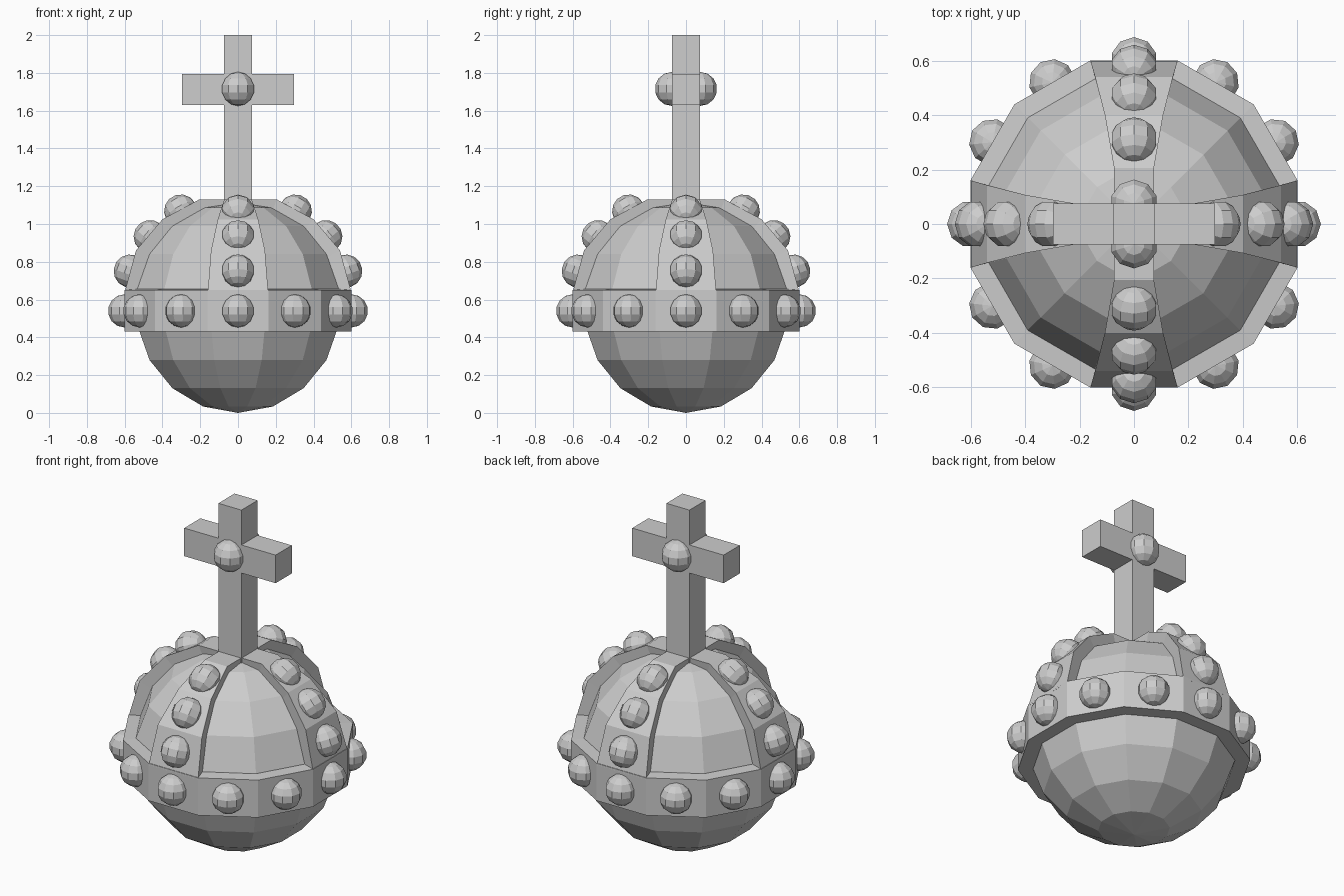
import bpy, bmesh
from math import pi, sin, cos, radians
from mathutils import Matrix, Vector

cube = bpy.data.objects.get("Cube")
if cube:
    bpy.data.objects.remove(cube, do_unlink=True)

GREY = (0.61, 0.61, 0.61, 1.0)
mat = bpy.data.materials.new("light_grey")
mat.use_nodes = True
mat.diffuse_color = GREY
mat.node_tree.nodes["Principled BSDF"].inputs["Base Color"].default_value = GREY

RADIUS = 0.56
CENTRE = Vector((0, 0, RADIUS))


def finish(name, bm):
    bmesh.ops.recalc_face_normals(bm, faces=bm.faces)
    mesh = bpy.data.meshes.new(name)
    bm.to_mesh(mesh)
    bm.free()
    mesh.materials.append(mat)
    obj = bpy.data.objects.new(name, mesh)
    bpy.context.collection.objects.link(obj)
    return obj


def loft(bm, rings, closed):
    """Skin a list of equal point loops; cap the ends unless closed."""
    rows = [[bm.verts.new(p) for p in ring] for ring in rings]
    pairs = list(zip(rows, rows[1:]))
    if closed:
        pairs.append((rows[-1], rows[0]))
    else:
        bm.faces.new(rows[0])
        bm.faces.new(rows[-1])
    for a, b in pairs:
        for i in range(len(a)):
            j = (i + 1) % len(a)
            bm.faces.new((a[i], a[j], b[j], b[i]))


def ball(name, matrix, segments, rings, radius):
    bm = bmesh.new()
    bmesh.ops.create_uvsphere(bm, u_segments=segments, v_segments=rings,
                              radius=radius, matrix=matrix)
    return finish(name, bm)


def gem(name, angle, reach, z, tilt=0.0, radius=0.088):
    """Faceted stone at a compass angle, leaning outward by tilt."""
    turn = Matrix.Rotation(angle, 4, 'Z')
    place = Matrix.Translation((reach, 0, z)) @ Matrix.Rotation(-tilt, 4, 'Y')
    ball(name, turn @ place @ Matrix.Rotation(pi / 10, 4, 'Z'), 10, 7, radius)


# Faceted globe, a flat side to the front
ball("globe", Matrix.Translation(CENTRE) @ Matrix.Rotation(pi / 12, 4, 'Z'),
     12, 9, RADIUS)

# Twelve-sided belt
bm = bmesh.new()
section = [(0.621, 0.43), (0.621, 0.65), (0.53, 0.657), (0.53, 0.43)]
loft(bm, [[(r * cos(a), r * sin(a), z) for r, z in section]
          for a in (pi / 12 + k * pi / 6 for k in range(12))], closed=True)
finish("belt", bm)

# Four straps rising from belt to crown: reach, height, half width
path = [(0.6, 0.64, 0.16), (0.54, 0.86, 0.143), (0.4, 1.025, 0.107),
        (0.205, 1.13, 0.073), (0.04, 1.13, 0.073)]
for k, side in enumerate(("left", "back", "right", "front")):
    rings = []
    for reach, z, half in path:
        outer = [Vector((reach, s * half, z)) for s in (-1, 1)]
        inner = [CENTRE + (p - CENTRE) * 0.86 for p in reversed(outer)]
        rings.append(outer + inner)
    bm = bmesh.new()
    loft(bm, rings, closed=False)
    bm.transform(Matrix.Rotation(k * pi / 2, 4, 'Z'))
    finish(side + "_strap", bm)
    # Three stones up each strap
    for n in (1, 2, 3):
        t = radians(20 * n)
        gem(f"{side}_strap_gem_{n}", k * pi / 2,
            0.607 * cos(t), 0.543 + 0.607 * sin(t), t)

# Stones around the belt
for k in range(12):
    gem(f"belt_gem_{k + 1}", k * pi / 6, 0.6, 0.54)

# Cross: square post with two arms grown from its middle block
H = 0.075
bm = bmesh.new()
loft(bm, [[(-H, -H, z), (H, -H, z), (H, H, z), (-H, H, z)]
          for z in (1.05, 1.63, 1.795, 2.0)], closed=False)
bmesh.ops.recalc_face_normals(bm, faces=bm.faces)
bm.normal_update()
arms = [f for f in bm.faces if abs(f.normal.x) > 0.9
        and 1.63 < f.calc_center_median().z < 1.795]
for face in arms:
    direction = 1 if face.normal.x > 0 else -1
    new = bmesh.ops.extrude_discrete_faces(bm, faces=[face])["faces"][0]
    bmesh.ops.translate(bm, verts=new.verts, vec=(direction * (0.297 - H), 0, 0))
finish("cross", bm)

# Stones on the cross, front and back
gem("cross_gem_front", -pi / 2, H, 1.715, radius=0.09)
gem("cross_gem_back", pi / 2, H, 1.715, radius=0.09)
